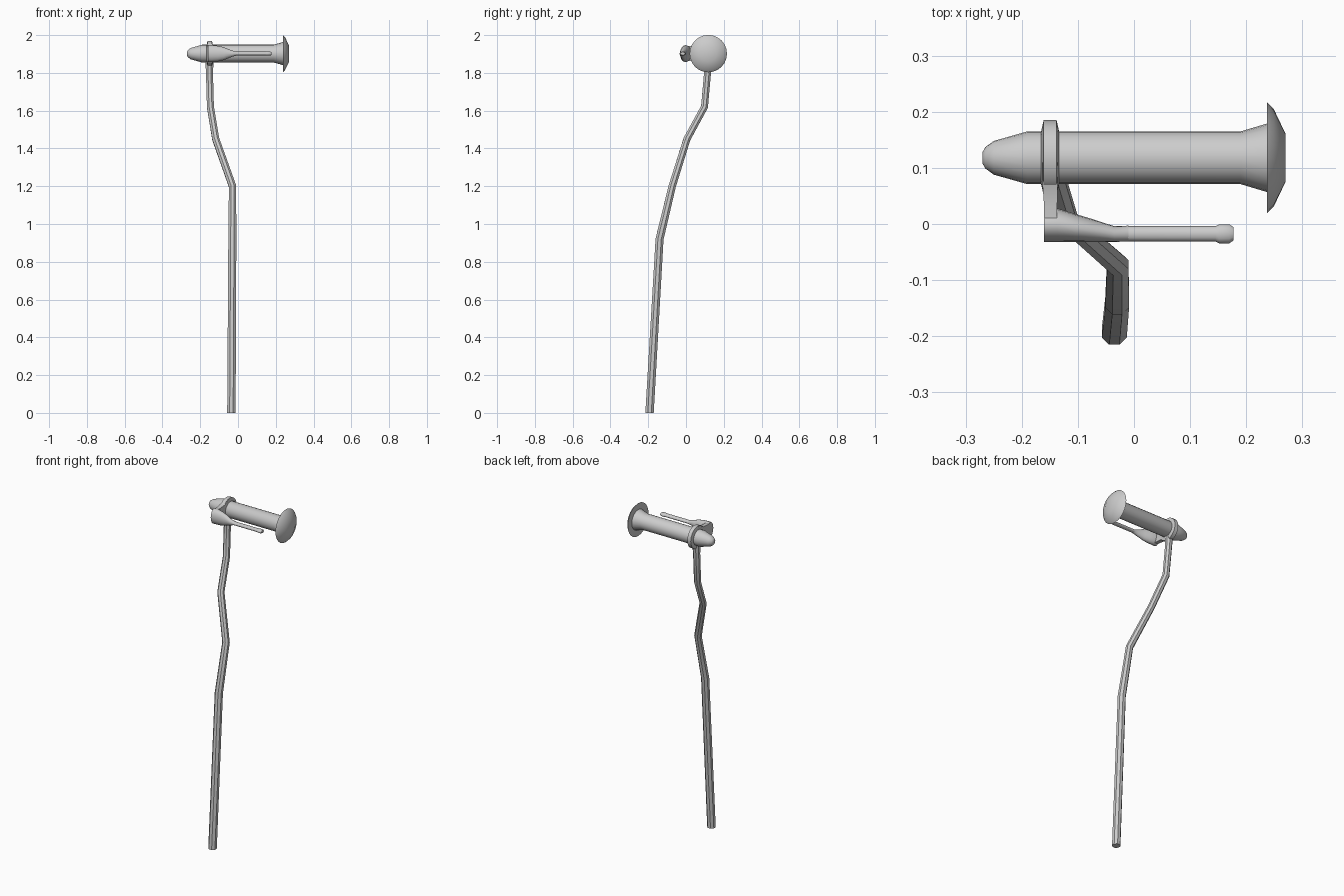
import bpy, bmesh, math
from mathutils import Vector

if "Cube" in bpy.data.objects:
    bpy.data.objects.remove(bpy.data.objects["Cube"])

AX_Y, AX_Z = 0.118, 1.902   # axis of the horizontal barrel


def loft(name, rings, angle=40):
    """Skin a list of equal-length point rings and cap both ends."""
    bm = bmesh.new()
    vs = [[bm.verts.new(p) for p in r] for r in rings]
    n = len(rings[0])
    for a, b in zip(vs, vs[1:]):
        for i in range(n):
            j = (i + 1) % n
            bm.faces.new((a[i], a[j], b[j], b[i]))
    bm.faces.new(vs[0][::-1])
    bm.faces.new(vs[-1])
    bmesh.ops.recalc_face_normals(bm, faces=bm.faces)
    me = bpy.data.meshes.new(name)
    bm.to_mesh(me)
    bm.free()
    ob = bpy.data.objects.new(name, me)
    bpy.context.collection.objects.link(ob)
    bpy.context.view_layer.objects.active = ob
    for o in bpy.context.selected_objects:
        o.select_set(False)
    ob.select_set(True)
    bpy.ops.object.shade_smooth_by_angle(angle=math.radians(angle))
    return ob


def x_ring(x, y, z, ry, rz, n=16):
    """Ellipse standing across the x axis."""
    return [(x, y + ry * math.cos(2 * math.pi * i / n),
             z + rz * math.sin(2 * math.pi * i / n)) for i in range(n)]


def turned(name, profile, n=20):
    return loft(name, [x_ring(x, AX_Y, AX_Z, r, r, n) for x, r in profile])


# Crooked shaft: octagonal rings tilted along the path
path = [(-0.035, -0.193, 0, 0.024), (-0.030, -0.14, 0.92, 0.023),
        (-0.029, -0.073, 1.20, 0.021), (-0.118, 0.005, 1.45, 0.020),
        (-0.146, 0.098, 1.62, 0.020), (-0.151, 0.114, 1.80, 0.020),
        (-0.151, 0.118, 1.87, 0.024)]
pts = [Vector(p[:3]) for p in path]
rings = []
for k, p in enumerate(pts):
    if k in (0, len(pts) - 1):
        t = Vector((0, 0, 1))
    else:
        t = ((p - pts[k - 1]).normalized() + (pts[k + 1] - p).normalized()).normalized()
    u = (Vector((1, 0, 0)) - t * t.x).normalized()
    v = t.cross(u)
    rad = path[k][3]
    rings.append([p + rad * (math.cos(a) * u + math.sin(a) * v)
                  for a in [math.pi / 8 + i * math.pi / 4 for i in range(8)]])
loft("shaft", rings)

# Barrel with rounded nose and flared end
turned("barrel", [(-0.27, 0.010), (-0.265, 0.019), (-0.25, 0.030), (-0.19, 0.047),
                  (0.19, 0.047), (0.237, 0.061), (0.240, 0.061)])

# Round striking disc
turned("end_disc", [(0.237, 0.099), (0.249, 0.087), (0.27, 0.043)], 24)

# Collar gripping the barrel above the shaft
turned("collar", [(-0.166, 0.045), (-0.161, 0.067), (-0.138, 0.067), (-0.133, 0.045)])

# Arm running forward from the collar
loft("collar_arm", [[(x0, y, AX_Z - h), (x1, y, AX_Z - h), (x1, y, AX_Z + h), (x0, y, AX_Z + h)]
                    for y, x0, x1, h in [(0.11, -0.163, -0.136, 0.062),
                                         (0.07, -0.163, -0.136, 0.045),
                                         (0.03, -0.160, -0.137, 0.040),
                                         (-0.015, -0.160, -0.138, 0.040)]])

# Leaf-shaped bracket narrowing into the side rod
leaf = [(-0.160, -0.032, 0.028, 0.045), (-0.137, -0.032, 0.028, 0.045),
        (-0.105, -0.032, 0.018, 0.041), (-0.075, -0.032, 0.009, 0.034),
        (-0.035, -0.032, -0.004, 0.018), (-0.010, -0.031, -0.003, 0.010)]
loft("bracket", [x_ring(x, (a + b) / 2, AX_Z, (b - a) / 2, h) for x, a, b, h in leaf])

# Side rod with a small knob at its tip
rod = [(-0.04, 0.0135, 0.010), (0.145, 0.0135, 0.010), (0.152, 0.017, 0.011),
       (0.170, 0.017, 0.011), (0.177, 0.012, 0.008)]
loft("side_rod", [x_ring(x, -0.0175, AX_Z, ry, rz, 12) for x, ry, rz in rod])
